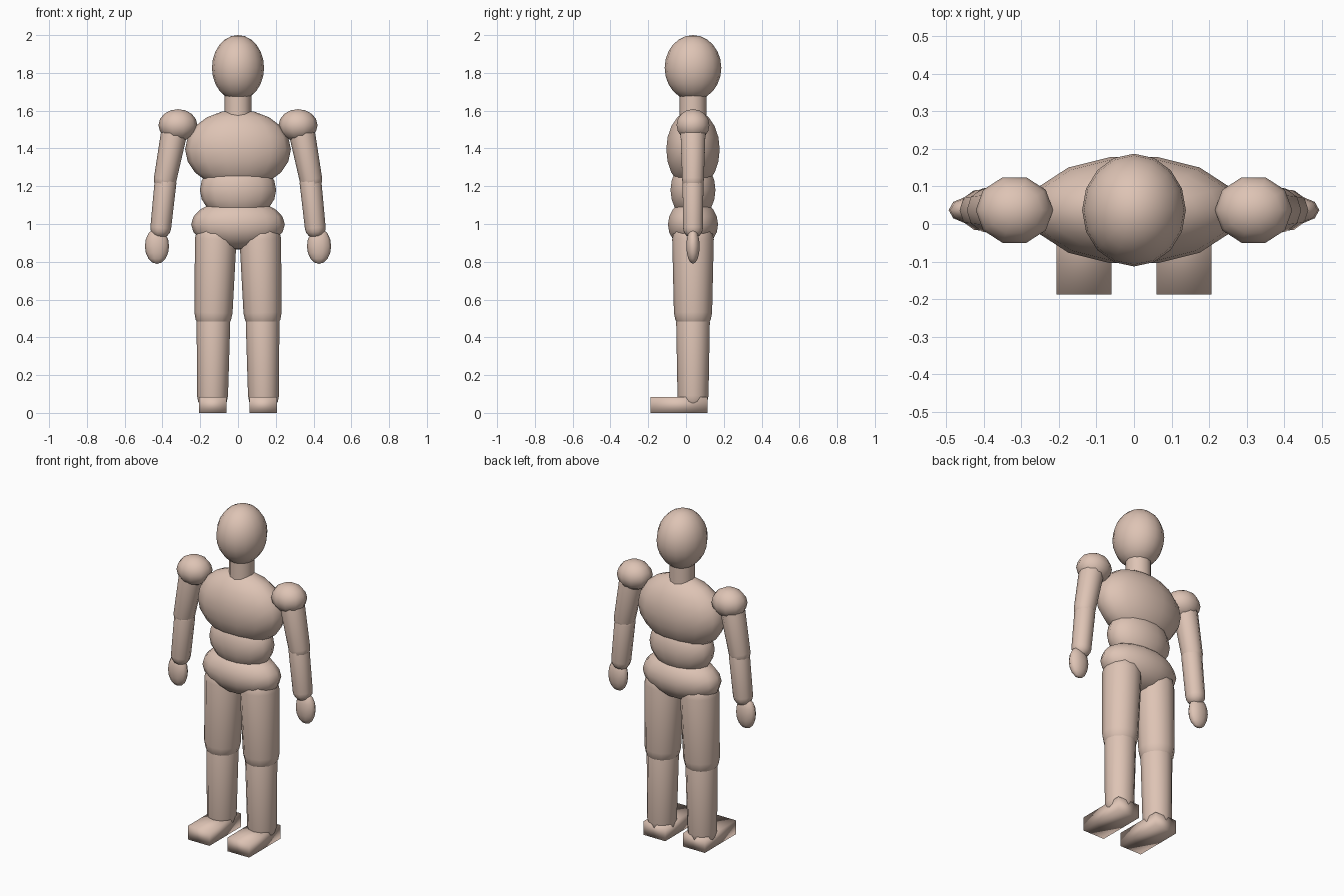
import bpy, bmesh
from math import sin, cos, pi
from mathutils import Vector

if "Cube" in bpy.data.objects:
    bpy.data.objects.remove(bpy.data.objects["Cube"])

CY = 0.037  # depth of the body's centre line
skin = bpy.data.materials.new("skin")
skin.diffuse_color = (0.73, 0.55, 0.46, 1)
skin.use_nodes = True
skin.node_tree.nodes["Principled BSDF"].inputs["Base Color"].default_value = skin.diffuse_color


def finish(name, bm, location):
    bmesh.ops.recalc_face_normals(bm, faces=bm.faces)
    for f in bm.faces:
        f.smooth = True
    mesh = bpy.data.meshes.new(name)
    bm.to_mesh(mesh)
    bm.free()
    mesh.materials.append(skin)
    ob = bpy.data.objects.new(name, mesh)
    ob.location = location
    bpy.context.collection.objects.link(ob)
    return ob


def lathe(name, profile, sides, location, scale=(1, 1, 1)):
    """Spin (radius, height) points around z, with a vertex on the x axis."""
    bm = bmesh.new()
    rings = [[bm.verts.new((r * cos(2 * pi * i / sides) * scale[0],
                            r * sin(2 * pi * i / sides) * scale[1], z * scale[2]))
              for i in range(sides)] for r, z in profile]
    for a, b in zip(rings, rings[1:]):
        for i in range(sides):
            j = (i + 1) % sides
            bm.faces.new((a[i], a[j], b[j], b[i]))
    for ring in (rings[0], rings[-1]):
        bm.faces.new(ring)
    bmesh.ops.remove_doubles(bm, verts=bm.verts, dist=1e-5)
    bmesh.ops.dissolve_degenerate(bm, edges=bm.edges, dist=1e-5)
    return finish(name, bm, location)


def ellipsoid(name, x, z, size, sides, rows):
    profile = [(sin(pi * k / rows), -cos(pi * k / rows)) for k in range(rows + 1)]
    return lathe(name, profile, sides, (x, CY, z), size)


def capsule(name, top, bottom, r_top, r_bottom, sides=12, rows=4):
    """Tapered limb with domed ends, between two (x, z) points."""
    a, b = Vector((bottom[0], CY, bottom[1])), Vector((top[0], CY, top[1]))
    axis = b - a
    arc = [pi / 2 * k / rows for k in range(rows + 1)]
    profile = [(r_bottom * sin(t), -r_bottom * cos(t)) for t in arc]
    profile += [(r_top * cos(t), axis.length + r_top * sin(t)) for t in arc]
    ob = lathe(name, profile, sides, a)
    ob.rotation_mode = 'QUATERNION'
    ob.rotation_quaternion = Vector((0, 0, 1)).rotation_difference(axis)
    return ob


# Head, neck and torso
ellipsoid("head", 0, 1.827, (0.138, 0.15, 0.173), 16, 12)
neck = lathe("neck", [(0.071, 1.53), (0.071, 1.72)], 12, (0, CY, 0))
for f in neck.data.polygons:
    f.use_smooth = len(f.vertices) == 4
ellipsoid("chest", 0, 1.395, (0.28, 0.145, 0.21), 14, 10)
ellipsoid("waist", 0, 1.18, (0.202, 0.122, 0.16), 14, 10)
ellipsoid("pelvis", 0, 0.998, (0.248, 0.136, 0.133), 14, 10)

for s, side in ((-1, "right"), (1, "left")):
    # Arm
    ellipsoid(side + "_shoulder", s * 0.318, 1.523, (0.103, 0.0915, 0.085), 10, 8)
    capsule(side + "_upper_arm", (s * 0.335, 1.50), (s * 0.386, 1.235), 0.070, 0.060, 10)
    capsule(side + "_forearm", (s * 0.384, 1.22), (s * 0.409, 0.98), 0.058, 0.055, 10)
    ellipsoid(side + "_hand", s * 0.429, 0.883, (0.064, 0.037, 0.094), 10, 8)
    # Leg
    capsule(side + "_thigh", (s * 0.118, 0.92), (s * 0.13, 0.53), 0.110, 0.101)
    capsule(side + "_shin", (s * 0.130, 0.48), (s * 0.135, 0.09), 0.089, 0.082)
    # Foot
    bm = bmesh.new()
    bmesh.ops.create_cube(bm, size=1)
    bmesh.ops.scale(bm, vec=(0.145, 0.30, 0.083), verts=bm.verts)
    finish(side + "_foot", bm, (s * 0.133, -0.037, 0.0415))
